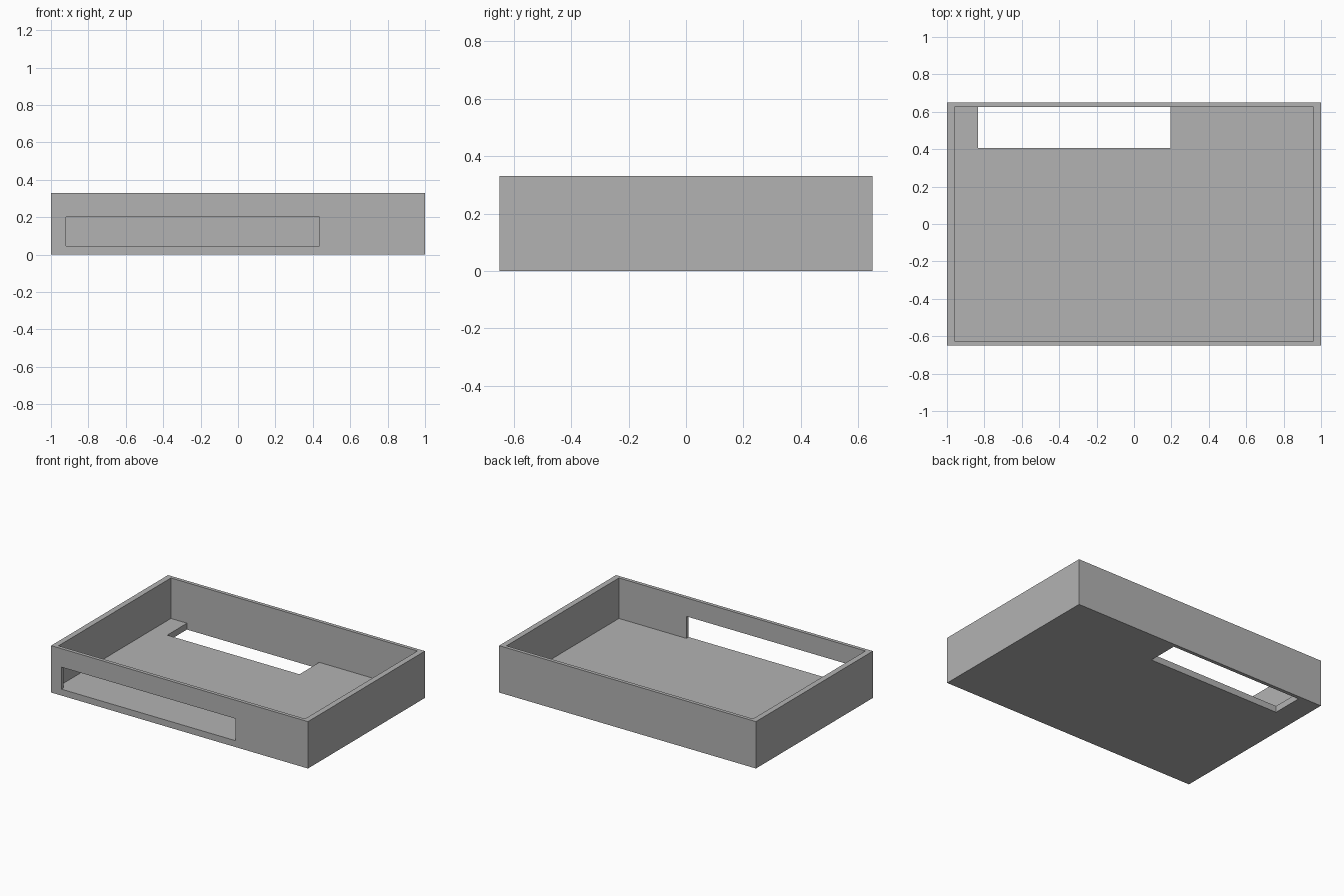
import bpy
from mathutils import Vector

cube = bpy.data.objects.get("Cube")
if cube:
    bpy.data.objects.remove(cube, do_unlink=True)

grey = bpy.data.materials.new("plain_grey")
grey.use_nodes = True
grey.diffuse_color = (0.45, 0.45, 0.45, 1)
grey.node_tree.nodes["Principled BSDF"].inputs["Base Color"].default_value = (0.45, 0.45, 0.45, 1)


def box(name, low, high):
    """Box spanning two opposite corners."""
    low, high = Vector(low), Vector(high)
    bpy.ops.mesh.primitive_cube_add(size=1, location=(low + high) / 2)
    obj = bpy.context.object
    obj.name = name
    obj.scale = high - low
    bpy.ops.object.transform_apply(location=True, rotation=False, scale=True)
    obj.data.materials.append(grey)
    return obj


def cut(body, name, low, high):
    """Subtract a box from the body, then discard the cutter."""
    cutter = box(name, low, high)
    cutter.hide_render = True
    mod = body.modifiers.new(name, 'BOOLEAN')
    mod.operation = 'DIFFERENCE'
    mod.solver = 'EXACT'
    mod.object = cutter
    bpy.context.view_layer.objects.active = body
    bpy.ops.object.modifier_apply(modifier=mod.name)
    bpy.data.objects.remove(cutter, do_unlink=True)


WIDTH, DEPTH, HEIGHT = 1.0, 0.65, 0.33
INNER_X, INNER_Y, FLOOR = 0.96, 0.625, 0.045

# Open tray
tray = box("tray", (-WIDTH, -DEPTH, 0), (WIDTH, DEPTH, HEIGHT))
cut(tray, "cavity", (-INNER_X, -INNER_Y, FLOOR), (INNER_X, INNER_Y, HEIGHT + 0.2))
# Long slot in the front wall, level with the floor
cut(tray, "front_slot", (-0.92, -DEPTH - 0.1, FLOOR), (0.435, -0.5, 0.2))
# Rectangular opening in the floor along the back wall
cut(tray, "floor_opening", (-0.835, 0.405, -0.1), (0.195, INNER_Y, 0.15))
